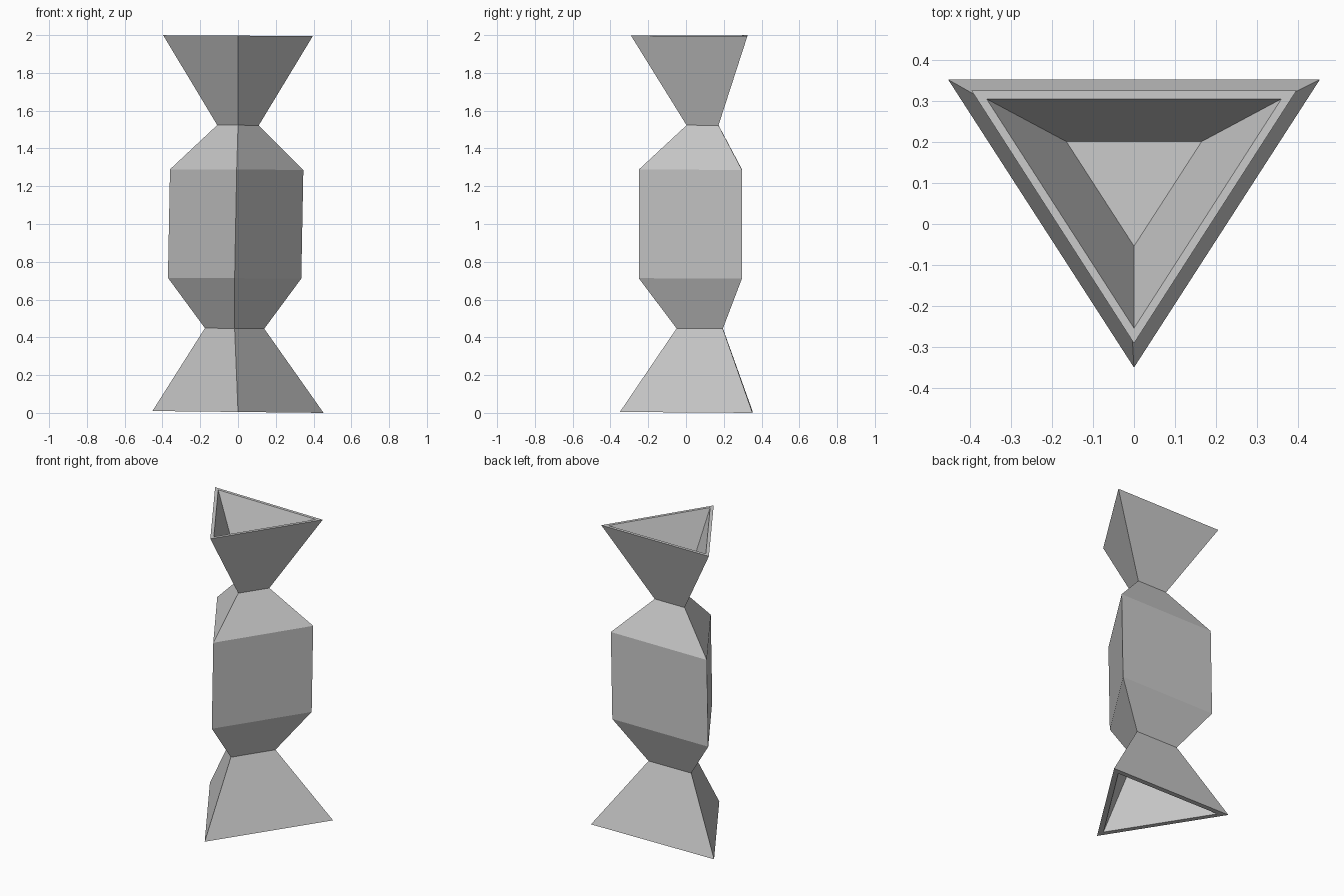
import bpy
import bmesh

cube = bpy.data.objects.get("Cube")
if cube:
    bpy.data.objects.remove(cube, do_unlink=True)

# Single plain colour
grey = bpy.data.materials.new("light_grey")
grey.use_nodes = True
grey.diffuse_color = (0.6, 0.6, 0.6, 1)
grey.node_tree.nodes["Principled BSDF"].inputs["Base Color"].default_value = (0.6, 0.6, 0.6, 1)


def loft(name, rings, cap_start=False, cap_end=False):
    """Join triangular rings: (z, tilt, half width, centre x, front y, back y)."""
    bm = bmesh.new()
    loops = []
    for z, tilt, half, cx, front, back in rings:
        corners = ((cx, front), (cx + half, back), (cx - half, back))
        loops.append([bm.verts.new((x, y, z + tilt * x)) for x, y in corners])
    for low, high in zip(loops, loops[1:]):
        for i in range(3):
            j = (i + 1) % 3
            bm.faces.new((low[i], low[j], high[j], high[i]))
    if cap_start:
        bm.faces.new(loops[0][::-1])
    if cap_end:
        bm.faces.new(loops[-1])
    mesh = bpy.data.meshes.new(name)
    bm.to_mesh(mesh)
    bm.free()
    mesh.materials.append(grey)
    obj = bpy.data.objects.new(name, mesh)
    bpy.context.collection.objects.link(obj)
    return obj


def inset(ring, t):
    """Shrink a ring by an even rim thickness."""
    z, tilt, half, cx, front, back = ring
    return (z, tilt, half - 1.83 * t, cx, front + 1.85 * t, back - t)


def between(a, b, f):
    return tuple(p + (q - p) * f for p, q in zip(a, b))


# Main cross-sections, bottom to top
foot = (0.005, -0.011, 0.453, 0.0, -0.35, 0.352)
low_waist = (0.447, -0.01, 0.157, -0.018, -0.05, 0.195)
low_shoulder = (0.713, -0.006, 0.353, -0.018, -0.25, 0.296)
high_shoulder = (1.288, -0.004, 0.353, -0.007, -0.25, 0.296)
high_waist = (1.523, -0.006, 0.11, 0.0, 0.003, 0.172)
crown = (1.997, -0.006, 0.396, 0.0, -0.291, 0.325)

# Lower flare with its hollow underside
rim = 0.033
loft("lower_flare", [inset(between(foot, low_waist, 0.69), rim),
                     inset(foot, rim), foot, low_waist], cap_start=True)

# Wrapped body
loft("body", [low_waist, low_shoulder, high_shoulder, high_waist])

# Upper flare with its hollow top
rim = 0.02
loft("upper_flare", [high_waist, crown, inset(crown, rim),
                     inset(between(crown, high_waist, 0.68), rim)], cap_end=True)
